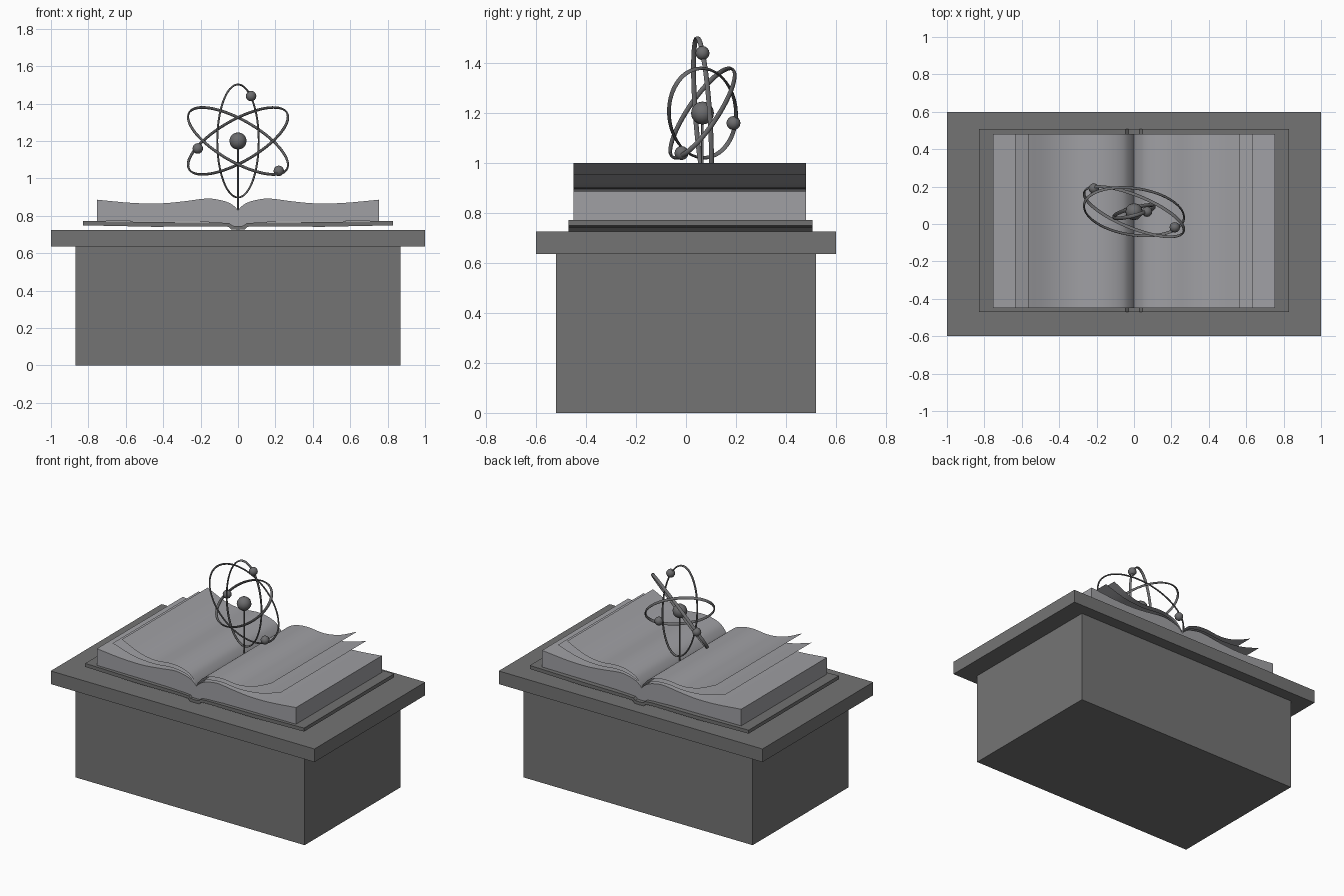
import bpy, bmesh, math
from mathutils import Vector

if "Cube" in bpy.data.objects:
    bpy.data.objects.remove(bpy.data.objects["Cube"])


def material(name, rgb):
    m = bpy.data.materials.new(name)
    m.diffuse_color = (*rgb, 1)
    m.use_nodes = True
    m.node_tree.nodes["Principled BSDF"].inputs["Base Color"].default_value = m.diffuse_color
    return m


STONE = material("pedestal grey", (0.175, 0.175, 0.175))
COVER = material("cover grey", (0.165, 0.165, 0.165))
PAPER = material("paper grey", (0.35, 0.35, 0.37))
METAL = material("atom grey", (0.15, 0.15, 0.155))


def finish(name, bm, mat, smooth=None, fix_normals=True):
    if fix_normals:
        bmesh.ops.recalc_face_normals(bm, faces=bm.faces[:])
    me = bpy.data.meshes.new(name)
    bm.to_mesh(me)
    bm.free()
    me.materials.append(mat)
    ob = bpy.data.objects.new(name, me)
    bpy.context.collection.objects.link(ob)
    if smooth:
        bpy.ops.object.select_all(action='DESELECT')
        ob.select_set(True)
        bpy.context.view_layer.objects.active = ob
        bpy.ops.object.shade_smooth_by_angle(angle=math.radians(smooth))
    return ob


def box(name, hx, hy, z0, z1, mat):
    bm = bmesh.new()
    bmesh.ops.create_cube(bm, size=1)
    for v in bm.verts:
        v.co = Vector((v.co.x * 2 * hx, v.co.y * 2 * hy, z0 + (v.co.z + .5) * (z1 - z0)))
    finish(name, bm, mat)


def curve(pts, n=4):
    """Smooth a half profile with Catmull-Rom interpolation."""
    p = [Vector(q) for q in pts]
    p = [2 * p[0] - p[1]] + p + [2 * p[-1] - p[-2]]
    out = []
    for i in range(1, len(p) - 2):
        a, b, c, d = p[i - 1:i + 3]
        for k in range(n):
            t = k / n
            out.append(.5 * (2 * b + (c - a) * t + (2 * a - 5 * b + 4 * c - d) * t * t
                             + (3 * b - a - 3 * c + d) * t ** 3))
    out.append(p[-2])
    return [(q.x, q.y) for q in out]


def mirrored(half):
    """Half profile from the centre outwards -> full profile left to right."""
    return [(-x, z) for x, z in reversed(half[1:])] + list(half)


def slab(name, top, bottom, y0, y1, mat):
    """Solid between two mirrored profiles, extruded along y."""
    loop = mirrored(top) + list(reversed(mirrored(bottom)))
    bm = bmesh.new()
    f = bm.faces.new([bm.verts.new((x, y0, z)) for x, z in loop])
    r = bmesh.ops.extrude_face_region(bm, geom=[f])
    vs = [g for g in r['geom'] if isinstance(g, bmesh.types.BMVert)]
    bmesh.ops.translate(bm, verts=vs, vec=(0, y1 - y0, 0))
    finish(name, bm, mat, 30)


def sheet(name, half, y0, y1, mat):
    """Single-surface loose page, on both sides of the spine."""
    bm = bmesh.new()
    rows = [(bm.verts.new((x, y0, z)), bm.verts.new((x, y1, z))) for x, z in mirrored(half)]
    for (a, b), (c, d) in zip(rows, rows[1:]):
        bm.faces.new((a, c, d, b))
    finish(name, bm, mat, 30, False)


# Pedestal
box("pedestal_body", .87, .52, 0, .635, STONE)
box("pedestal_top", 1, .6, .635, .725, STONE)

# Book cover with dropped spine
slab("book_cover",
     [(0, .745), (.03, .747), (.045, .76), (.1, .764), (.45, .766), (.83, .773)],
     [(0, .725), (.035, .726), (.05, .741), (.1, .743), (.45, .741), (.83, .749)],
     -.47, .507, COVER)

# Page block
slab("page_block",
     curve([(0, .83), (.02, .851), (.05, .87), (.1, .885), (.17, .892),
            (.3, .876), (.42, .866), (.57, .869), (.755, .886)]),
     [(0, .744), (.03, .746), (.06, .76), (.2, .768), (.755, .772)],
     -.45, .48, PAPER)

# Loose curling pages
sheet("loose_page_lower",
      curve([(0, .832), (.02, .858), (.06, .886), (.12, .903), (.2, .908),
             (.33, .897), (.48, .91), (.636, .955)]), -.45, .48, PAPER)
sheet("loose_page_upper",
      curve([(0, .834), (.018, .865), (.055, .902), (.12, .926), (.2, .933),
             (.32, .923), (.44, .945), (.566, 1.0)]), -.45, .48, PAPER)

# Atom: core, stem, orbit rings and electrons
CORE = Vector((0, .066, 1.2))


def ball(name, pos, r):
    bm = bmesh.new()
    bmesh.ops.create_uvsphere(bm, u_segments=12, v_segments=8, radius=r)
    bmesh.ops.translate(bm, verts=bm.verts[:], vec=pos)
    finish(name, bm, METAL, 40)


def ring(name, u, v, radial=.005, depth=.010, n=64, m=8):
    """Elliptical ring with half axes u and v and an oval section."""
    bm = bmesh.new()
    normal = u.cross(v).normalized()
    loops = []
    for i in range(n):
        t = 2 * math.pi * i / n
        p = CORE + u * math.cos(t) + v * math.sin(t)
        tangent = (v * math.cos(t) - u * math.sin(t)).normalized()
        side = tangent.cross(normal)
        loops.append([bm.verts.new(p + side * radial * math.cos(2 * math.pi * k / m)
                                   + normal * depth * math.sin(2 * math.pi * k / m))
                      for k in range(m)])
    for i in range(n):
        a, b = loops[i], loops[(i + 1) % n]
        for k in range(m):
            bm.faces.new((a[k], a[(k + 1) % m], b[(k + 1) % m], b[k]))
    finish(name, bm, METAL, 60)


ball("nucleus", CORE, .046)

# each orbit: direction in the front plane, slopes in y along and across it
for name, angle, a, b in (("orbit_upright", 90, -.07, -.26),
                          ("orbit_falling", -30, -.183, 1.05),
                          ("orbit_rising", 30, -.25, 1.0)):
    c, s = math.cos(math.radians(angle)), math.sin(math.radians(angle))
    ring(name, Vector((c, a, s)) * .302, Vector((-s, b, c)) * .111)

for i, pos in enumerate(((.07, .066, 1.44), (-.215, .19, 1.16), (.218, -.018, 1.04))):
    ball("electron_%d" % (i + 1), Vector(pos), .028)

# Thin stem from the spine to the nucleus
bm = bmesh.new()
bmesh.ops.create_cone(bm, cap_ends=True, segments=8, radius1=.005, radius2=.005, depth=.4)
bmesh.ops.translate(bm, verts=bm.verts[:], vec=(0, CORE.y, 1.0))
finish("atom_stem", bm, METAL, 50)
